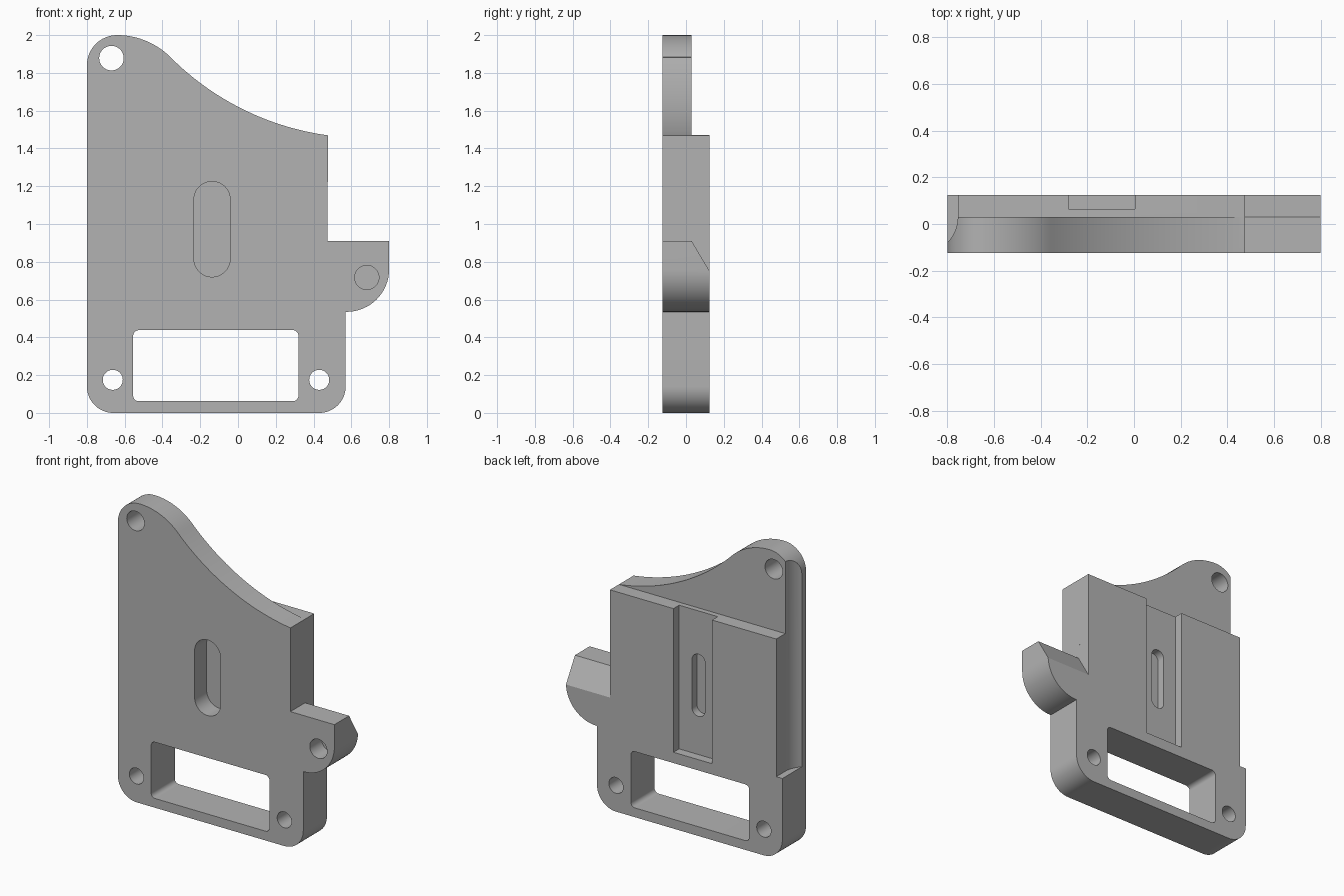
import bpy
import bmesh
from math import sin, cos, radians, pi

cube = bpy.data.objects.get("Cube")
if cube:
    bpy.data.objects.remove(cube, do_unlink=True)

grey = bpy.data.materials.new("plain_grey")
grey.use_nodes = True
colour = (0.45, 0.45, 0.45, 1)
grey.diffuse_color = colour
grey.node_tree.nodes["Principled BSDF"].inputs["Base Color"].default_value = colour

FRONT, STEP, BACK = -0.125, 0.03, 0.125


def arc(cx, cy, r, start, end, n=16):
    angles = [radians(start + (end - start) * i / n) for i in range(n + 1)]
    return [(cx + r * cos(a), cy + r * sin(a)) for a in angles]


def rounded(x0, x1, z0, z1, r):
    return (arc(x1 - r, z1 - r, r, 0, 90) + arc(x0 + r, z1 - r, r, 90, 180)
            + arc(x0 + r, z0 + r, r, 180, 270) + arc(x1 - r, z0 + r, r, 270, 360))


def prism(name, points, low, high, axis="y"):
    """Extrude a closed outline along one axis."""
    place = {"x": lambda p, d: (d, p[0], p[1]),
             "y": lambda p, d: (p[0], d, p[1]),
             "z": lambda p, d: (p[0], p[1], d)}[axis]
    bm = bmesh.new()
    face = bm.faces.new([bm.verts.new(place(p, low)) for p in points])
    bmesh.ops.remove_doubles(bm, verts=bm.verts[:], dist=1e-5)
    top = bmesh.ops.extrude_face_region(bm, geom=bm.faces[:], use_keep_orig=True)
    offset = [b - a for a, b in zip(place((0, 0), low), place((0, 0), high))]
    bmesh.ops.translate(bm, vec=offset,
                        verts=[v for v in top["geom"] if isinstance(v, bmesh.types.BMVert)])
    bmesh.ops.recalc_face_normals(bm, faces=bm.faces[:])
    mesh = bpy.data.meshes.new(name)
    bm.to_mesh(mesh)
    bm.free()
    obj = bpy.data.objects.new(name, mesh)
    bpy.context.collection.objects.link(obj)
    mesh.materials.append(grey)
    return obj


# Bracket outline: rounded base, side tab, sweeping shoulder
outline = arc(-0.66, 0.14, 0.14, 180, 270)
outline += arc(0.43, 0.14, 0.14, 270, 360)
outline += [(0.57, 0.535)]
outline += arc(0.575, 0.76, 0.225, 270, 360)
outline += [(0.8, 0.91), (0.475, 0.91)]
outline += arc(0.673, 2.913, 1.457, 262.2, 225, 32)
outline += arc(-0.64, 1.6, 0.4, 45, 90, 20)
outline += arc(-0.64, 1.84, 0.16, 90, 180)
bracket = prism("bracket_plate", outline, FRONT, BACK)

cutters = []


def cut(name, points, low, high, axis="y"):
    cutters.append(prism(name, points, low, high, axis))


# Thinner upper shoulder
cut("shoulder_step_cutter", [(-1, 1.47), (1, 1.47), (1, 2.2), (-1, 2.2)], STEP, 0.3)

# Through holes and window
for name, x, z, r in (("top_hole", -0.67, 1.878, 0.065),
                      ("right_bottom_hole", -0.663, 0.175, 0.053),
                      ("left_bottom_hole", 0.43, 0.175, 0.053)):
    cut(name + "_cutter", arc(x, z, r, 0, 360, 40), -0.3, 0.3)
cut("window_cutter", rounded(-0.555, 0.32, 0.062, 0.438, 0.03), -0.3, 0.3)

# Blind tab hole and slot pockets
cut("tab_hole_cutter", arc(0.682, 0.717, 0.064, 0, 360, 40), -0.3, 0.0)
cut("front_slot_cutter", rounded(-0.233, -0.042, 0.72, 1.225, 0.095), -0.3, 0.002)
cut("back_slot_cutter", rounded(-0.186, -0.09, 0.765, 1.18, 0.047), 0.012, 0.09)

# Open-topped channel in the back
cut("back_channel_cutter", [(-0.28, 0.51), (0.005, 0.51), (0.005, 1.6), (-0.28, 1.6)],
    0.065, 0.3)

# Sloped back of the tab
cut("tab_slope_cutter", [(STEP, 0.91), (BACK, 0.75), (0.2, 0.75), (0.2, 1.0), (STEP, 1.0)],
    0.475, 1, "x")

# Concave groove along the right back edge
cut("edge_groove_cutter",
    arc(-0.912, STEP, 0.157, -60, 0) + [(-0.755, 0.3), (-1, 0.3), (-1, -0.106)],
    0.55, 2.2, "z")

for cutter in cutters:
    mod = bracket.modifiers.new(cutter.name, "BOOLEAN")
    mod.operation = "DIFFERENCE"
    mod.solver = "EXACT"
    mod.object = cutter
    cutter.hide_render = True

# Bake the cuts, then drop the cutters
bpy.context.view_layer.update()
result = bpy.data.meshes.new_from_object(
    bracket.evaluated_get(bpy.context.evaluated_depsgraph_get()))
bracket.modifiers.clear()
bracket.data = result
for cutter in cutters:
    bpy.data.objects.remove(cutter, do_unlink=True)
result.materials.clear()
result.materials.append(grey)

bpy.ops.object.select_all(action="DESELECT")
bracket.select_set(True)
bpy.context.view_layer.objects.active = bracket
bpy.ops.object.shade_smooth_by_angle(angle=radians(25))
